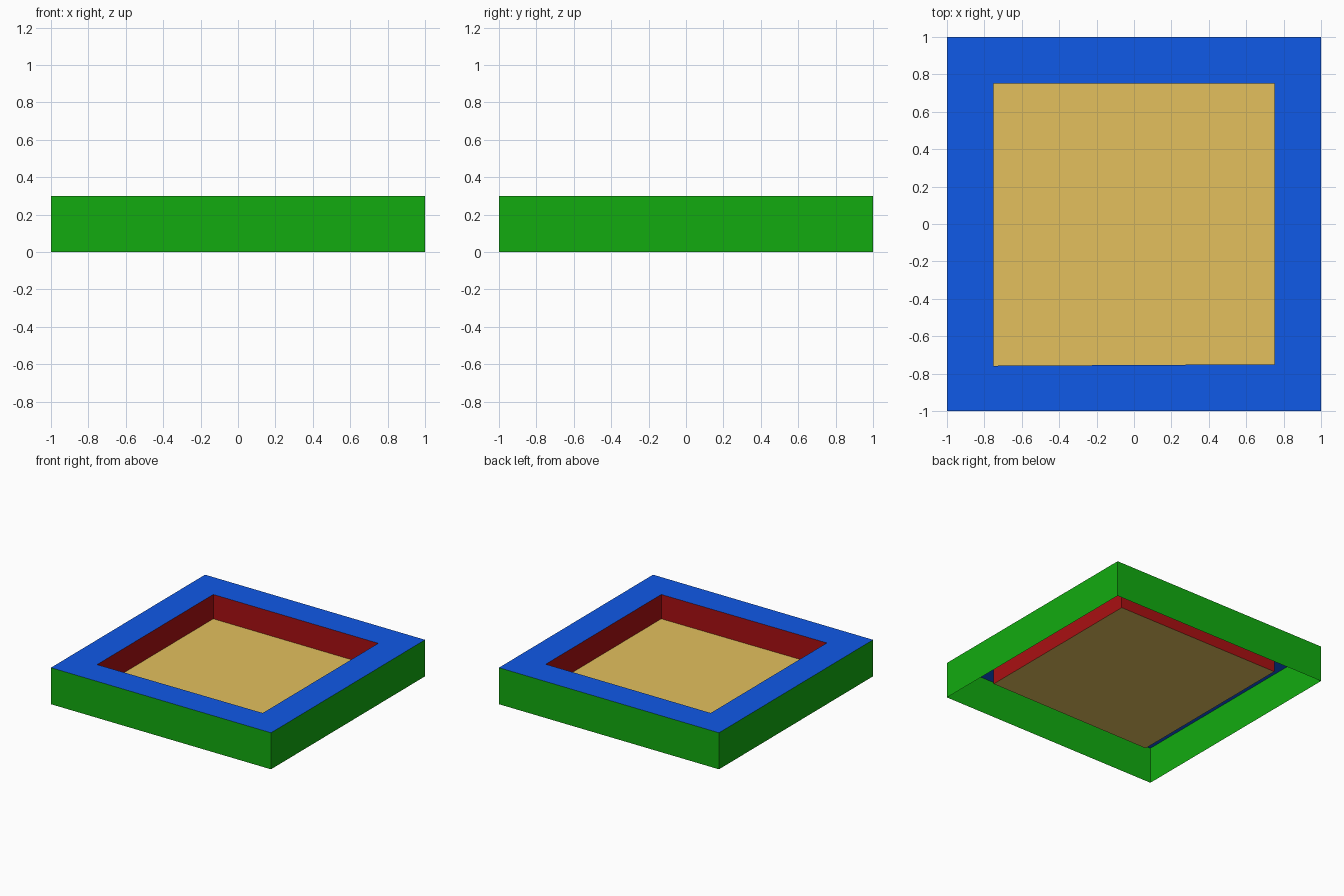
import bpy

if "Cube" in bpy.data.objects:
    bpy.data.objects.remove(bpy.data.objects["Cube"])


def rect(half, z, skew=0.0):
    """Counter-clockwise square loop; skew nudges the front-left corner."""
    return [(-half, -half - skew, z), (half, -half, z),
            (half, half, z), (-half, half, z)]


def build(name, verts, faces, color):
    mesh = bpy.data.meshes.new(name)
    mesh.from_pydata(verts, [], faces)
    mat = bpy.data.materials.new(name + "_color")
    mat.diffuse_color = (*color, 1)
    mat.use_nodes = True
    mat.node_tree.nodes["Principled BSDF"].inputs["Base Color"].default_value = mat.diffuse_color
    mesh.materials.append(mat)
    obj = bpy.data.objects.new(name, mesh)
    bpy.context.collection.objects.link(obj)


def band(name, first, second, color):
    """Four quads joining two square loops."""
    faces = [(i, (i + 1) % 4, (i + 1) % 4 + 4, i + 4) for i in range(4)]
    build(name, first + second, faces, color)


HEIGHT, FLOOR_Z = 0.3, 0.1
SKEW = 0.008
outer_top = rect(1.0, HEIGHT)
inner_top = rect(0.75, HEIGHT, SKEW)
inner_floor = rect(0.75, FLOOR_Z, SKEW)

# Open-bottomed tray made of single sheets
band("outer_walls", rect(1.0, 0.0), outer_top, (0.006, 0.41, 0.005))
band("top_rim", outer_top, inner_top, (0.005, 0.1, 0.8))
band("inner_walls", inner_top, inner_floor, (0.4, 0.005, 0.006))
build("recessed_floor", inner_floor, [(0, 1, 2, 3)], (0.77, 0.53, 0.11))
